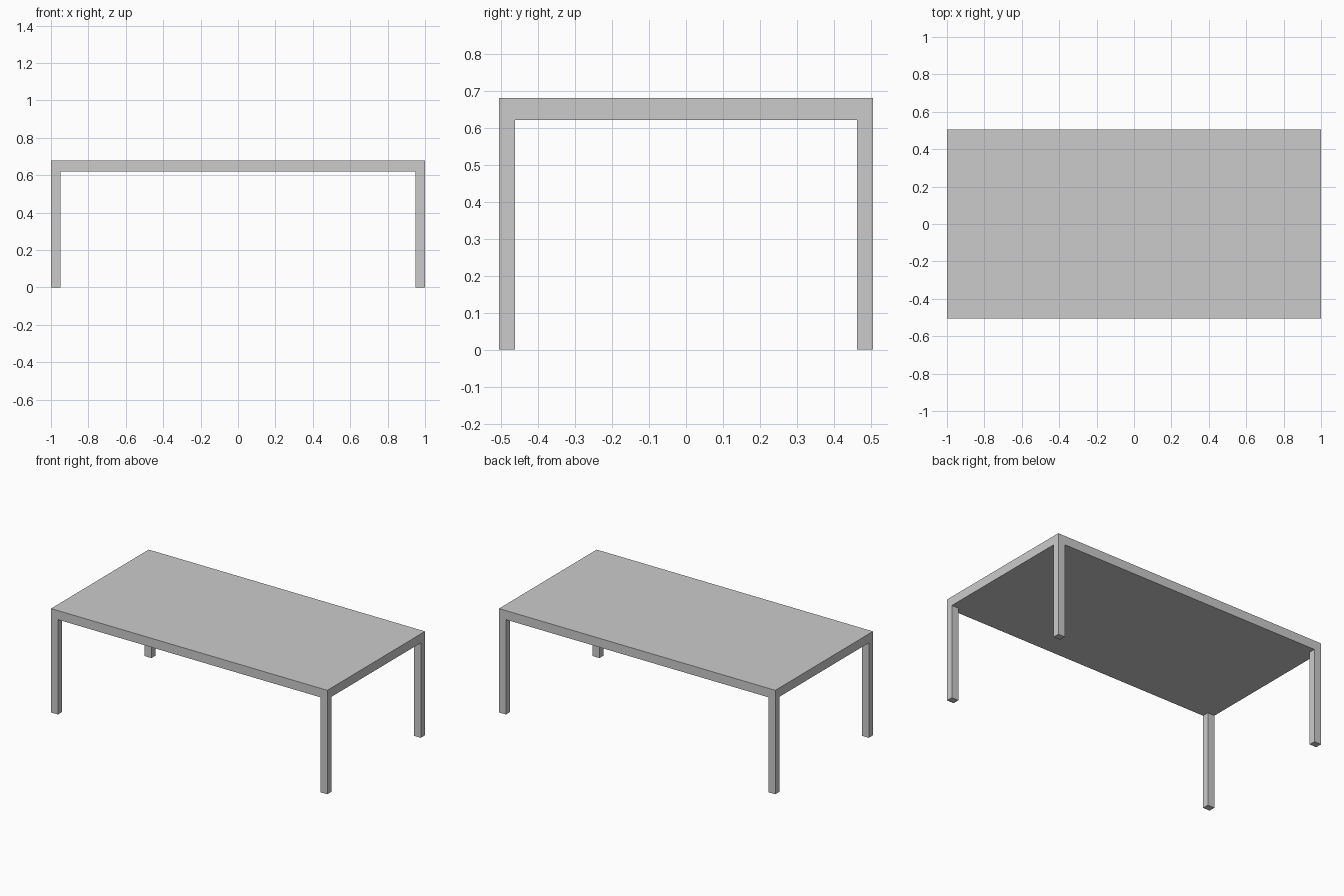
import bpy

if "Cube" in bpy.data.objects:
    bpy.data.objects.remove(bpy.data.objects["Cube"])

HX, HY = 1.0, 0.505          # half length and half depth
TOP, UNDER = 0.68, 0.621     # tabletop top and underside
LEG_X, LEG_Y = 0.05, 0.043   # leg section


def box(name, lo, hi):
    centre = [(a + b) / 2 for a, b in zip(lo, hi)]
    bpy.ops.mesh.primitive_cube_add(size=1, location=centre)
    ob = bpy.context.object
    ob.name = name
    ob.scale = [b - a for a, b in zip(lo, hi)]
    bpy.ops.object.transform_apply(location=True, rotation=False, scale=True)
    return ob


# Flat slab top
box("tabletop", (-HX, -HY, UNDER), (HX, HY, TOP))

# Four corner legs, flush with the slab edges
for sx, side in ((-1, "left"), (1, "right")):
    for sy, end in ((-1, "front"), (1, "back")):
        xs = sorted((sx * HX, sx * (HX - LEG_X)))
        ys = sorted((sy * HY, sy * (HY - LEG_Y)))
        box(f"{end}_{side}_leg", (xs[0], ys[0], 0), (xs[1], ys[1], UNDER))
